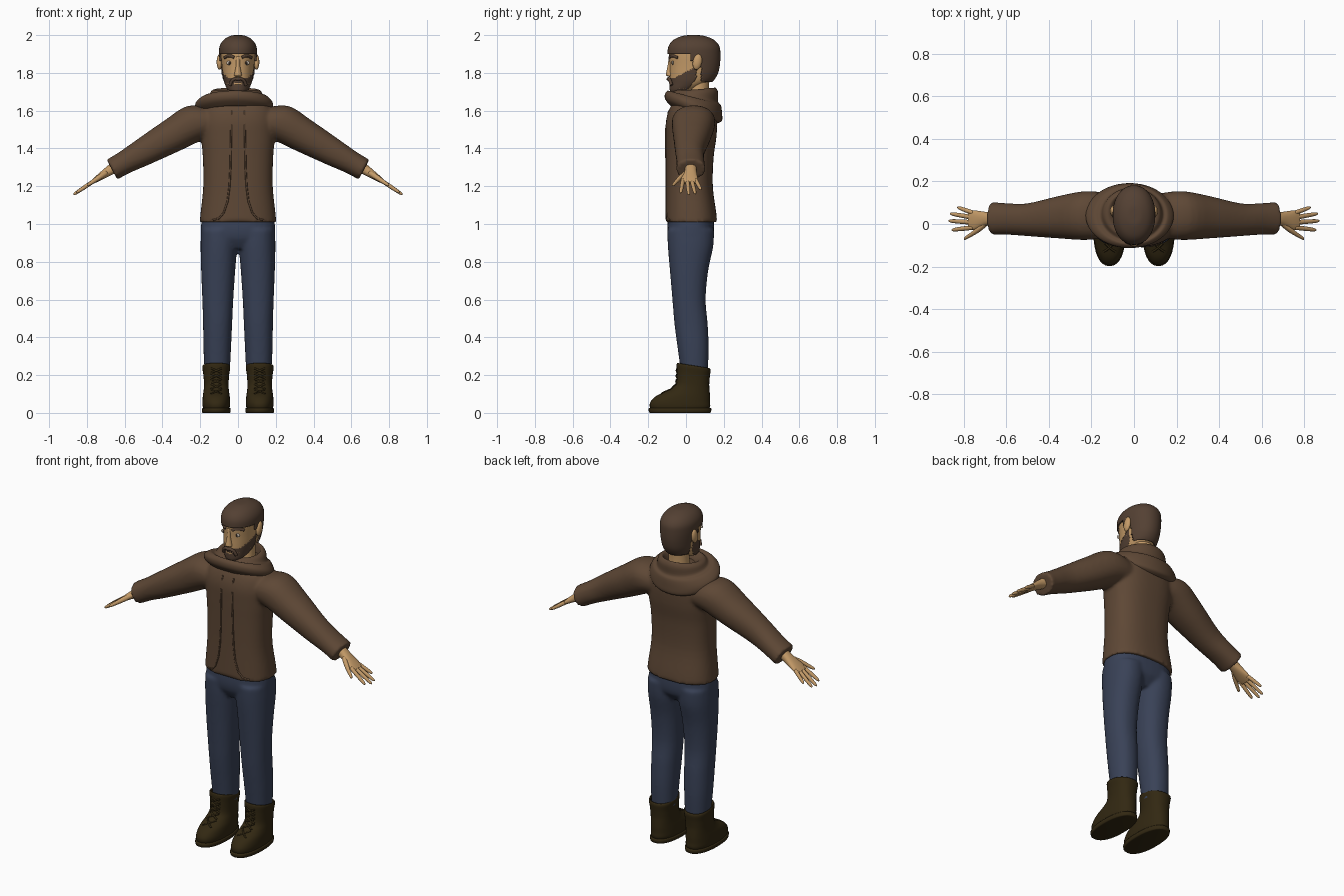
import bpy, bmesh, math
from mathutils import Vector, Matrix

if "Cube" in bpy.data.objects:
    bpy.data.objects.remove(bpy.data.objects["Cube"])

def material(name, rgb):
    m = bpy.data.materials.new(name)
    m.diffuse_color = (*rgb, 1)
    m.use_nodes = True
    m.node_tree.nodes["Principled BSDF"].inputs["Base Color"].default_value = m.diffuse_color
    return m

SKIN = material("skin", (0.56, 0.33, 0.14))
HAIR = material("brown hair", (0.088, 0.052, 0.033))
COAT = material("brown cloth", (0.112, 0.064, 0.036))
DENIM = material("blue denim", (0.041, 0.054, 0.095))
LEATHER = material("dark leather", (0.032, 0.021, 0.006))
WHITE = material("eye white", (0.55, 0.48, 0.40))
IRIS = material("eye dark", (0.03, 0.02, 0.015))

def H(x, y, z, rx, ry, tilt=0.0):
    """Horizontal ring; tilt lowers the back."""
    return Vector((x, y, z)), Vector((rx, 0, 0)), Vector((0, ry, -tilt * ry))

def spline(a, b, c, d, t):
    return 0.5 * (2 * b + (c - a) * t + (2 * a - 5 * b + 4 * c - d) * t * t + (3 * b - a - 3 * c + d) * t ** 3)

def loft(bm, rings, n=2.0, seg=32, steps=4):
    """Smooth skin through super-elliptic rings (centre, u, v)."""
    full = []
    for i in range(len(rings) - 1):
        q = [rings[max(0, min(len(rings) - 1, i + k))] for k in (-1, 0, 1, 2)]
        for s in range(steps):
            full.append([spline(*(r[j] for r in q), s / steps) for j in range(3)])
    full.append(rings[-1])
    rows = []
    for c, u, v in full:
        row = []
        for k in range(seg):
            a = 2 * math.pi * k / seg
            p, q = math.cos(a), math.sin(a)
            p = math.copysign(abs(p) ** (2 / n), p)
            q = math.copysign(abs(q) ** (2 / n), q)
            row.append(bm.verts.new(c + u * p + v * q))
        rows.append(row)
    for a, b in zip(rows, rows[1:]):
        for k in range(seg):
            bm.faces.new((a[k], a[(k + 1) % seg], b[(k + 1) % seg], b[k]))
    bm.faces.new(rows[0][::-1])
    bm.faces.new(rows[-1])

def finish(name, bm, mat, voxel=0, mirror=False):
    bmesh.ops.recalc_face_normals(bm, faces=bm.faces[:])
    me = bpy.data.meshes.new(name)
    bm.to_mesh(me)
    bm.free()
    me.materials.append(mat)
    for p in me.polygons:
        p.use_smooth = True
    ob = bpy.data.objects.new(name, me)
    bpy.context.collection.objects.link(ob)
    if mirror:
        m = ob.modifiers.new("mirror", 'MIRROR')
        m.use_mirror_merge = False
    if voxel:  # blend the overlapping parts into one skin
        r = ob.modifiers.new("blend", 'REMESH')
        r.mode, r.voxel_size, r.use_smooth_shade = 'VOXEL', voxel, True
        s = ob.modifiers.new("soften", 'SMOOTH')
        s.factor, s.iterations = 0.5, 4
    return ob

def ball(name, loc, size, mat, rot=0.0, mirror=True):
    bm = bmesh.new()
    M = Matrix.Translation(loc) @ Matrix.Rotation(rot, 4, 'X') @ Matrix.Diagonal((*size, 1))
    bmesh.ops.create_uvsphere(bm, u_segments=20, v_segments=12, radius=1, matrix=M)
    return finish(name, bm, mat, mirror=mirror)

def front(ob, x, z):
    """Point on the front surface of an object."""
    bpy.context.view_layer.update()
    ev = ob.evaluated_get(bpy.context.evaluated_depsgraph_get())
    hit, p, _, _ = ev.ray_cast(Vector((x, -1, z)), Vector((0, 1, 0)))
    return p.copy() if hit else Vector((x, 0, z))

def cords(name, lines, r, mat):
    cu = bpy.data.curves.new(name, 'CURVE')
    cu.dimensions, cu.bevel_depth, cu.bevel_resolution, cu.use_fill_caps = '3D', r, 2, True
    for pts in lines:
        s = cu.splines.new('POLY')
        s.points.add(len(pts) - 1)
        for p, co in zip(s.points, pts):
            p.co = (*co, 1)
        s.use_smooth = True
    cu.materials.append(mat)
    ob = bpy.data.objects.new(name, cu)
    bpy.context.collection.objects.link(ob)

# Jacket: torso and two sleeves
bm = bmesh.new()
loft(bm, [H(0, .028, 1.01, .203, .137), H(0, .026, 1.06, .198, .134), H(0, .018, 1.2, .184, .124),
          H(0, .02, 1.35, .186, .126), H(0, .027, 1.46, .195, .134), H(0, .03, 1.55, .197, .135),
          H(0, .037, 1.62, .175, .12), H(0, .045, 1.67, .1, .09)], n=2.5, seg=48)
for s in (1, -1):
    up = Vector((.47 * s, 0, .88))
    loft(bm, [(Vector((x * s, y, z)), up * h, Vector((0, d, 0))) for x, y, z, h, d in (
        (.1, .04, 1.54, .085, .1), (.22, .04, 1.537, .1, .115), (.35, .032, 1.467, .09, .1),
        (.5, .02, 1.382, .074, .077), (.6, .024, 1.326, .062, .074), (.667, .026, 1.288, .06, .077))], n=2.2)
jacket = finish("jacket", bm, COAT, voxel=.01)

# Jacket front edges, curving away to the hem
edge = ((.036, 1.6), (.036, 1.5), (.038, 1.4), (.04, 1.3), (.045, 1.2), (.055, 1.12),
        (.075, 1.06), (.1, 1.03), (.135, 1.02))
cords("jacket_front_edges", [[front(jacket, s * x, z) for x, z in edge] for s in (1, -1)], .005, COAT)

# Hood lying folded around the neck
bm = bmesh.new()
loft(bm, [H(-.005, .06, 1.64, .075, .075), H(-.005, .06, 1.685, .085, .085, -.1),
          H(-.01, .055, 1.712, .108, .1, -.1), H(-.01, .055, 1.703, .132, .115, .05),
          H(-.01, .045, 1.672, .148, .125, .2), H(-.015, .045, 1.667, .175, .14, .28),
          H(-.02, .04, 1.637, .205, .151, .35), H(-.02, .04, 1.603, .2, .15, .38),
          H(-.02, .04, 1.58, .165, .125, .38)], seg=48)
finish("folded_hood", bm, COAT)

# Trousers: hips and two legs
bm = bmesh.new()
loft(bm, [H(0, .02, .87, .08, .08), H(0, .025, .92, .185, .115), H(0, .025, .97, .197, .124),
          H(0, .025, 1.04, .19, .12)], n=2.5)
for s in (1, -1):
    loft(bm, [H(s * x, y, z, rx, ry) for x, y, z, rx, ry in (
        (.11, .045, .2, .066, .07), (.11, .038, .34, .073, .082), (.108, .027, .47, .077, .088),
        (.107, .016, .6, .082, .088), (.105, .016, .75, .09, .101), (.101, .024, .88, .097, .12),
        (.098, .025, .97, .098, .124))], n=2.2)
finish("trousers", bm, DENIM, voxel=.01)

# Boots with soles
bm = bmesh.new()
loft(bm, [H(.115, -.032, .012, .066, .15), H(.115, -.032, .035, .072, .16), H(.115, -.03, .06, .073, .157),
          H(.115, -.015, .09, .071, .142), H(.115, .013, .118, .067, .112), H(.115, .033, .15, .065, .09),
          H(.115, .038, .2, .068, .088, .1), H(.115, .04, .24, .074, .09, .16),
          H(.115, .04, .25, .068, .082, .16), H(.115, .04, .225, .062, .074, .16)], n=2.3)
boots = finish("boots", bm, LEATHER, mirror=True)
bm = bmesh.new()
loft(bm, [H(.115, -.032, 0, .07, .157), H(.115, -.032, .004, .075, .164),
          H(.115, -.032, .022, .076, .166), H(.115, -.032, .026, .071, .16)], n=2.3, steps=2)
finish("boot_soles", bm, LEATHER, mirror=True)
lines = []
for s in (1, -1):
    for i in range(5):
        z = .1 + i * .028
        for d in (1, -1):
            lines.append([front(boots, s * (.115 + d * k * .014), z + (k + 2) * .006) for k in range(-2, 3)])
cords("boot_laces", lines, .005, LEATHER)

# Hands
bm = bmesh.new()
D, N, W = Vector((.832, 0, -.555)), Vector((.555, 0, .832)), Vector((.68, 0, 1.283))
def hand_ring(t, y, w, h):
    return W + D * t + Vector((0, y, 0)), Vector((0, w, 0)), N * h
loft(bm, [hand_ring(*r) for r in ((-.06, .025, .034, .03), (0, .025, .031, .026), (.04, .022, .037, .021),
                                  (.085, .018, .046, .015), (.115, .018, .042, .01))], n=2.3, seg=24)
for base, tip, length in ((.052, .078, .18), (.03, .049, .222), (.007, .015, .229), (-.016, -.028, .212)):
    loft(bm, [hand_ring(.09 + (length - .09) * f, base + (tip - base) * f, r, r) for f, r in
              ((0, .011), (.5, .0105), (.9, .008), (1, .003))], seg=12)
loft(bm, [hand_ring(*r) for r in ((.015, .005, .014, .014), (.06, -.025, .014, .014), (.1, -.048, .011, .011),
                                  (.135, -.066, .008, .008), (.143, -.07, .003, .003))], seg=12)
finish("hands", bm, SKIN, mirror=True)

# Head and neck
HEAD = [H(0, -.045, 1.692, .03, .035), H(0, -.022, 1.71, .055, .064), H(0, .018, 1.75, .073, .104),
        H(0, .035, 1.79, .081, .121), H(0, .042, 1.84, .086, .128), H(0, .042, 1.9, .091, .131),
        H(0, .042, 1.94, .088, .125), H(0, .041, 1.97, .068, .098), H(0, .04, 1.988, .035, .05),
        H(0, .04, 1.991, .005, .008)]
bm = bmesh.new()
loft(bm, HEAD, n=2.1, seg=48)
head = finish("head", bm, SKIN)
bm = bmesh.new()
loft(bm, [H(0, .06, 1.6, .065, .065), H(0, .065, 1.7, .058, .056), H(0, .07, 1.79, .058, .056)])
finish("neck", bm, SKIN)

# Hair and beard: thickened areas of the head surface
def is_hair(c):
    return c.z > 1.9 or (c.y > .02 and c.z > 1.865) or (c.y > .08 and c.z > 1.757)
def is_beard(c):
    top = 1.775 + .55 * max(0, c.y + .055)
    mouth = abs(c.x) < .02 and abs(c.z - 1.742) < .004 and c.y < 0
    return c.y < .055 and c.z < top and c.z > 1.68 + 1.15 * max(0, c.y + .02) and not mouth
for name, rule, thick in (("hair", is_hair, .009), ("beard", is_beard, .012)):
    bm = bmesh.new()
    loft(bm, HEAD, n=2.1, seg=96, steps=10)
    bmesh.ops.recalc_face_normals(bm, faces=bm.faces[:])
    out = [f for f in bm.faces if not rule(f.calc_center_median())]
    bmesh.ops.delete(bm, geom=out, context='FACES')
    ob = finish(name, bm, HAIR)
    sol = ob.modifiers.new("thickness", 'SOLIDIFY')
    sol.thickness, sol.offset = thick, 1

# Face: nose, ears, eyes, brows, moustache
bm = bmesh.new()
loft(bm, [H(0, -.078, 1.778, .012, .008), H(0, -.085, 1.787, .02, .02), H(0, -.085, 1.8, .018, .02),
          H(0, -.083, 1.84, .011, .014), H(0, -.082, 1.888, .011, .008)], seg=16)
finish("nose", bm, SKIN)
ball("ears", (.098, .06, 1.858), (.015, .024, .042), SKIN, rot=-.2)
p = front(head, .045, 1.853)
ball("eyes", p, (.017, .005, .011), WHITE)
ball("irises", p + Vector((-.001, -.003, 0)), (.007, .004, .008), IRIS)
cords("eyebrows", [[front(head, s * x, z) for x, z in ((.02, 1.881), (.035, 1.889), (.055, 1.89), (.07, 1.88))]
                   for s in (1, -1)], .008, HAIR)
cords("moustache", [[front(head, x, z) - Vector((0, .008, 0)) for x, z in
                     ((-.042, 1.735), (-.032, 1.76), (-.015, 1.77), (0, 1.767), (.015, 1.77), (.032, 1.76), (.042, 1.735))]],
      .009, HAIR)
